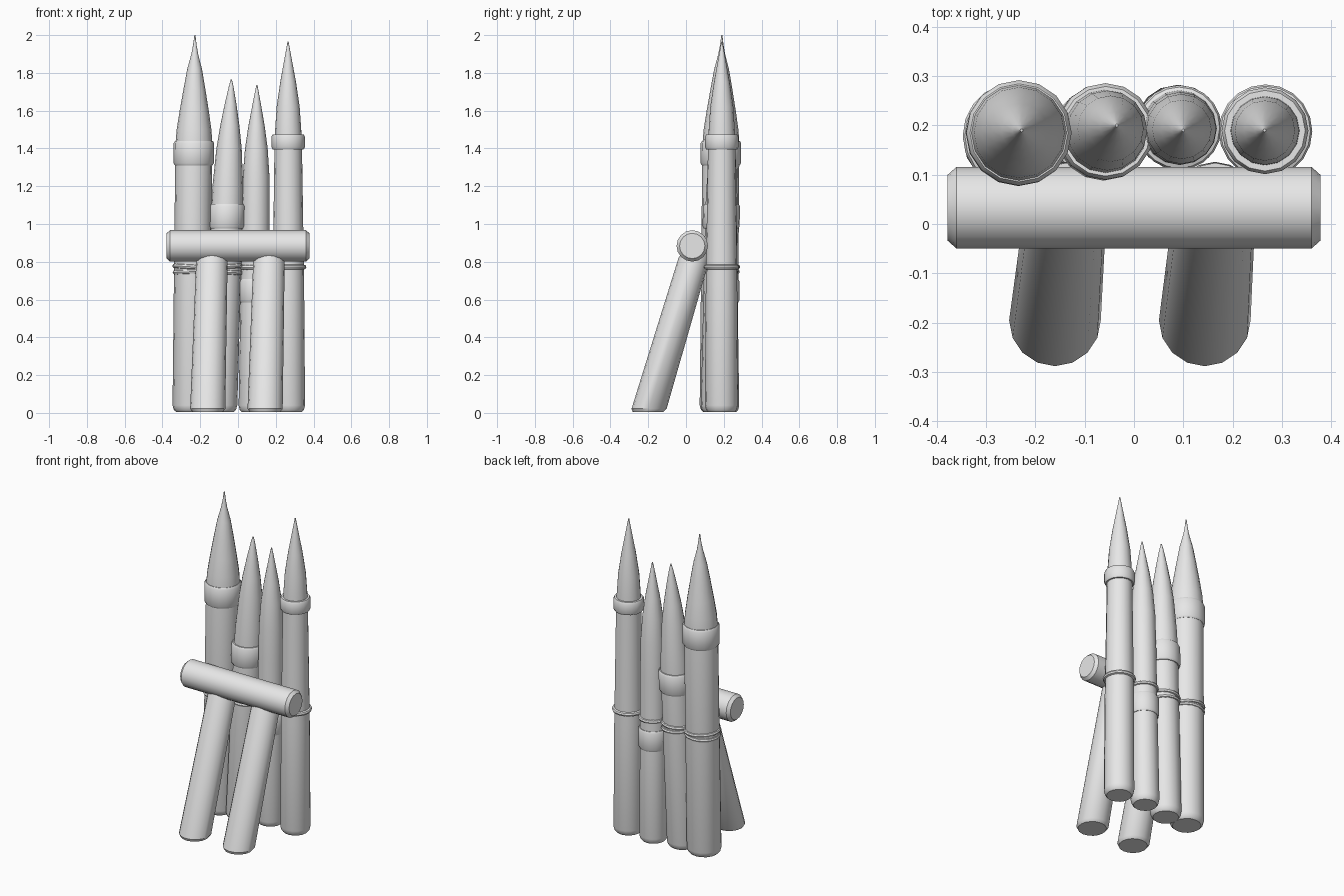
import bpy, bmesh, math
from mathutils import Vector

cube = bpy.data.objects.get("Cube")
if cube:
    bpy.data.objects.remove(cube, do_unlink=True)

SIDES = 16
FLOOR = 0.006

grey = bpy.data.materials.new("plain_grey")
grey.use_nodes = True
colour = (0.8, 0.8, 0.8, 1)
grey.diffuse_color = colour
grey.node_tree.nodes["Principled BSDF"].inputs["Base Color"].default_value = colour


def finish(obj):
    obj.data.materials.append(grey)
    bpy.ops.object.select_all(action="DESELECT")
    obj.select_set(True)
    bpy.context.view_layer.objects.active = obj
    bpy.ops.object.shade_smooth_by_angle(angle=math.radians(35))
    return obj


def loft(name, axis, profile):
    """Stack level rings of (height, radius) along a leaning axis and cap them."""
    bm = bmesh.new()
    rings = []
    for z, r in profile:
        c = axis(z)
        rings.append([bm.verts.new((c.x + r * math.cos(a), c.y + r * math.sin(a), z))
                      for a in (math.tau * i / SIDES for i in range(SIDES))])
    for low, high in zip(rings, rings[1:]):
        for i in range(SIDES):
            j = (i + 1) % SIDES
            bm.faces.new((low[i], low[j], high[j], high[i]))
    bm.faces.new(rings[0][::-1])
    bm.faces.new(rings[-1])
    mesh = bpy.data.meshes.new(name)
    bm.to_mesh(mesh)
    bm.free()
    obj = bpy.data.objects.new(name, mesh)
    bpy.context.collection.objects.link(obj)
    return finish(obj)


def lean(base, tip, height):
    b, t = Vector(base), Vector(tip)
    return lambda z: b.lerp(t, z / height)


def cord(name, axis, z, radius, tilt):
    c = axis(z)
    bpy.ops.mesh.primitive_torus_add(location=(c.x, c.y, z), rotation=(0, tilt, 0),
                                     major_radius=radius, minor_radius=0.013,
                                     major_segments=20, minor_segments=8)
    bpy.context.object.name = name
    finish(bpy.context.object)


def stake(name, base, tip, height, radius, point, band, cords):
    """Sharpened stake with one wide band and thin cords around it."""
    axis = lean(base, tip, height)
    loft(name, axis, [(FLOOR, radius * 0.82), (0.016, radius * 0.93),
                      (0.04, radius)] + point + [(height, 0.003)])
    z0, z1, r = band
    loft(name + "_band", axis, [(z0, r * 0.93), (z0 + 0.012, r),
                                (z1 - 0.012, r), (z1, r * 0.93)])
    for n, (z, cr, tilt) in enumerate(cords):
        cord(f"{name}_cord_{n + 1}", axis, z, cr, tilt)


# Four sharpened stakes in a row
stake("far_right_stake", (-0.247, 0.172), (-0.228, 0.19), 2.0, 0.1,
      [(1.42, 0.098), (1.5, 0.092), (1.6, 0.077), (1.72, 0.057),
       (1.82, 0.039), (1.9, 0.018), (1.95, 0.009)],
      (1.31, 1.44, 0.107), [(0.773, 0.095, 0.06), (0.748, 0.093, -0.04)])
stake("inner_right_stake", (-0.095, 0.168), (-0.035, 0.2), 1.765, 0.09,
      [(1.08, 0.085), (1.2, 0.081), (1.4, 0.067), (1.52, 0.051),
       (1.64, 0.03), (1.73, 0.012)],
      (0.975, 1.105, 0.098), [(0.775, 0.083, -0.05), (0.745, 0.082, 0.05)])
stake("inner_left_stake", (0.085, 0.2), (0.1, 0.19), 1.735, 0.082,
      [(0.6, 0.077), (1.05, 0.074), (1.25, 0.071), (1.4, 0.06),
       (1.52, 0.043), (1.63, 0.023), (1.7, 0.01)],
      (0.585, 0.71, 0.086), [(0.77, 0.073, 0)])
stake("far_left_stake", (0.268, 0.187), (0.265, 0.19), 1.965, 0.087,
      [(0.7, 0.083), (1.4, 0.073), (1.5, 0.069), (1.62, 0.061), (1.75, 0.042),
       (1.87, 0.02), (1.93, 0.009)],
      (1.395, 1.475, 0.088), [(0.772, 0.082, 0)])

# Leaning support logs
for name, base_x, top_x in (("right_support", -0.161, -0.137),
                            ("left_support", 0.143, 0.165)):
    loft(name, lean((base_x, -0.202), (top_x, 0.052), 0.85),
         [(FLOOR, 0.082), (0.022, 0.093), (0.82, 0.083), (0.85, 0.072)])

# Crossbar with chamfered ends
bar = loft("crossbar", lambda z: Vector((0, 0)),
           [(-0.378, 0.067), (-0.36, 0.083), (0.36, 0.083), (0.378, 0.067)])
bar.rotation_euler = (0, math.pi / 2, 0)
bar.location = (0, 0.033, 0.884)
